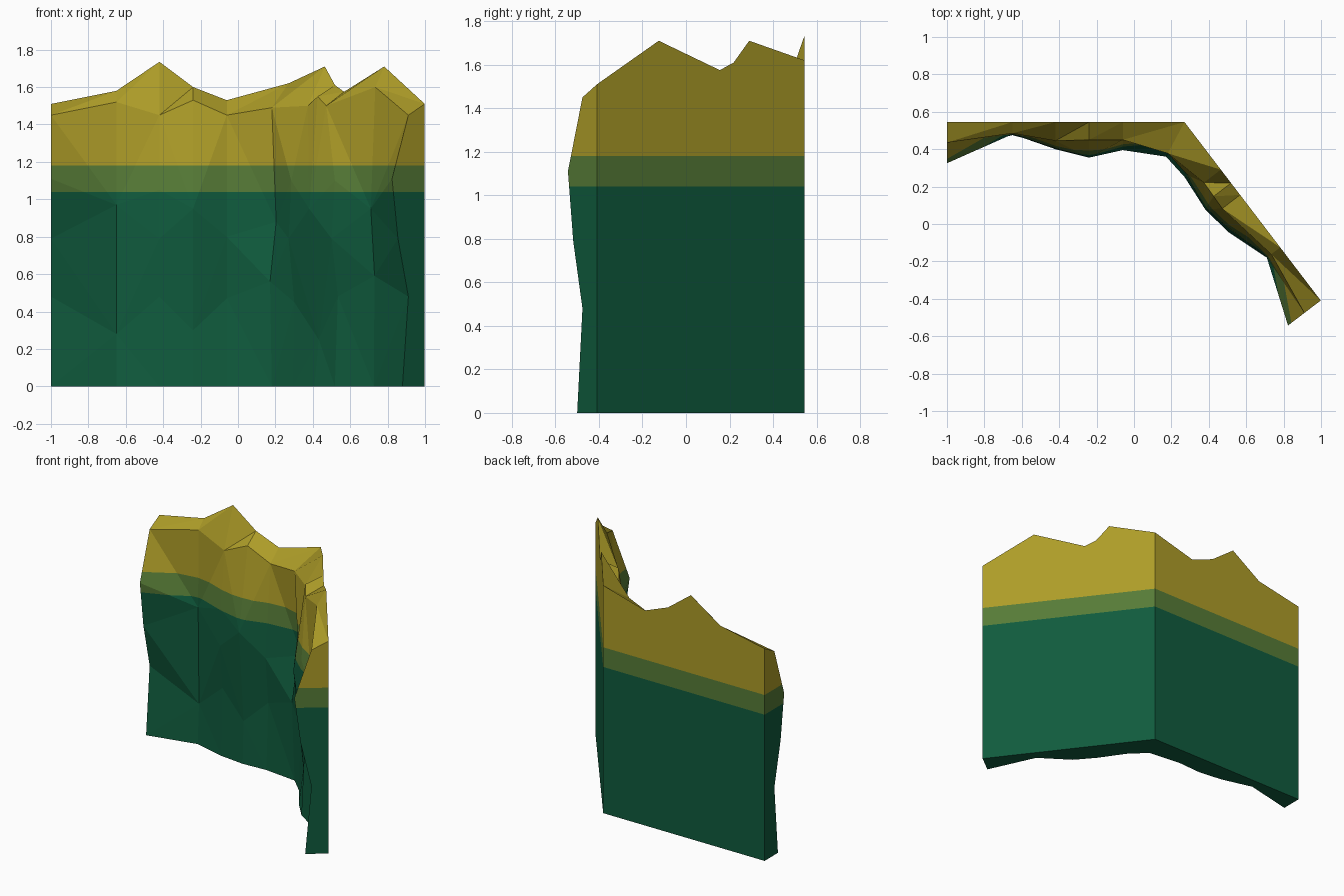
import bpy, bmesh
from mathutils import Vector

if "Cube" in bpy.data.objects:
    bpy.data.objects.remove(bpy.data.objects["Cube"])

# Materials for the three height bands
def material(name, rgb):
    m = bpy.data.materials.new(name)
    m.diffuse_color = (*rgb, 1)
    m.use_nodes = True
    m.node_tree.nodes["Principled BSDF"].inputs["Base Color"].default_value = m.diffuse_color
    return m

mats = [material("dark green rock", (0.005, 0.105, 0.047)),
        material("olive transition", (0.095, 0.20, 0.038)),
        material("mustard cap", (0.42, 0.335, 0.021))]
BANDS = (1.04, 1.18)

# The back wall is two straight panels meeting at a corner
CORNER = Vector((0.27, 0.545))
ALONG = Vector((0.607, -0.795))
N_LEFT, N_RIGHT = Vector((0, -1)), Vector((-0.795, -0.607))
N_MID = Vector((-0.47, -0.88))

def back_point(s):
    """Plan point at distance s from the corner (negative = left panel)."""
    return CORNER + (ALONG if s > 0 else Vector((1, 0))) * s

END = [(.15, 0), (.11, .48), (.18, .79), (.22, 1.11), (.11, 1.45)]
# Columns: base position, crest position, crest height, front profile (depth, z)
columns = [
    (-1.27, -1.27, 1.51, END),
    (-.92, -.92, 1.58, [(.07, 0), (.055, .28), (.065, .97), (.06, 1.52)]),
    (-.69, -.69, 1.735, [(.13, 0), (.12, .48), (.145, .79), (.14, 1.05), (.10, 1.45)]),
    (-.51, -.51, 1.60, [(.15, 0), (.14, .30), (.19, .95), (.095, 1.53)]),
    (-.33, -.33, 1.53, [(.14, 0), (.12, .47), (.15, .80), (.13, 1.05), (.095, 1.45)]),
    (0, 0, 1.62, [(.19, 0), (.21, .56), (.14, .88), (.19, 1.49)]),
    (.234, .32, 1.71, [(.15, 0), (.14, .45), (.178, .79), (.16, 1.1), (.114, 1.50)]),
    (.437, .41, 1.61, [(.16, 0), (.13, .25), (.195, .95), (.117, 1.55)]),
    (.605, .49, 1.575, [(.15, 0), (.13, .48), (.172, .79), (.15, 1.1), (.12, 1.50)]),
    (.843, .843, 1.71, [(.07, 0), (.065, .59), (.09, .95), (.06, 1.60)]),
    (1.2, 1.2, 1.51, END)]

bm = bmesh.new()
fronts, bottoms, crests = [], [], []
for s0, s1, crest_z, profile in columns:
    n = N_LEFT if s0 < 0 else N_RIGHT if s0 > 0 else N_MID
    col = []
    for i, (d, z) in enumerate(profile):
        s = s1 if i == len(profile) - 1 else s0
        col.append(bm.verts.new((*(back_point(s) + n * d), z)))
    fronts.append(col)
    bottoms.append(bm.verts.new((*back_point(s0), 0)))
    crests.append(bm.verts.new((*back_point(s1), crest_z)))

for k in range(len(columns) - 1):
    a, b = fronts[k], fronts[k + 1]
    # Rugged front: zip neighbouring columns with triangles
    i = j = 0
    while i < len(a) - 1 or j < len(b) - 1:
        if j == len(b) - 1 or (i < len(a) - 1 and a[i + 1].co.z < b[j + 1].co.z):
            bm.faces.new((a[i], b[j], a[i + 1]))
            i += 1
        else:
            bm.faces.new((a[i], b[j], b[j + 1]))
            j += 1
    # Top ledge, flat back and underside
    bm.faces.new((a[-1], b[-1], crests[k + 1]))
    bm.faces.new((a[-1], crests[k + 1], crests[k]))
    bm.faces.new((bottoms[k + 1], bottoms[k], crests[k], crests[k + 1]))
    bm.faces.new((a[0], bottoms[k], bottoms[k + 1], b[0]))

# End caps
bm.faces.new([bottoms[0]] + fronts[0] + [crests[0]])
bm.faces.new([crests[-1]] + fronts[-1][::-1] + [bottoms[-1]])
bmesh.ops.recalc_face_normals(bm, faces=bm.faces)

# Cut the colour bands and assign them by height
for z in BANDS:
    bmesh.ops.bisect_plane(bm, geom=bm.verts[:] + bm.edges[:] + bm.faces[:],
                           plane_co=(0, 0, z), plane_no=(0, 0, 1), dist=1e-5)
for f in bm.faces:
    f.material_index = sum(f.calc_center_median().z > z for z in BANDS)

mesh = bpy.data.meshes.new("cliff_wall")
bm.to_mesh(mesh)
bm.free()
for m in mats:
    mesh.materials.append(m)
bpy.context.collection.objects.link(bpy.data.objects.new("cliff_wall", mesh))
